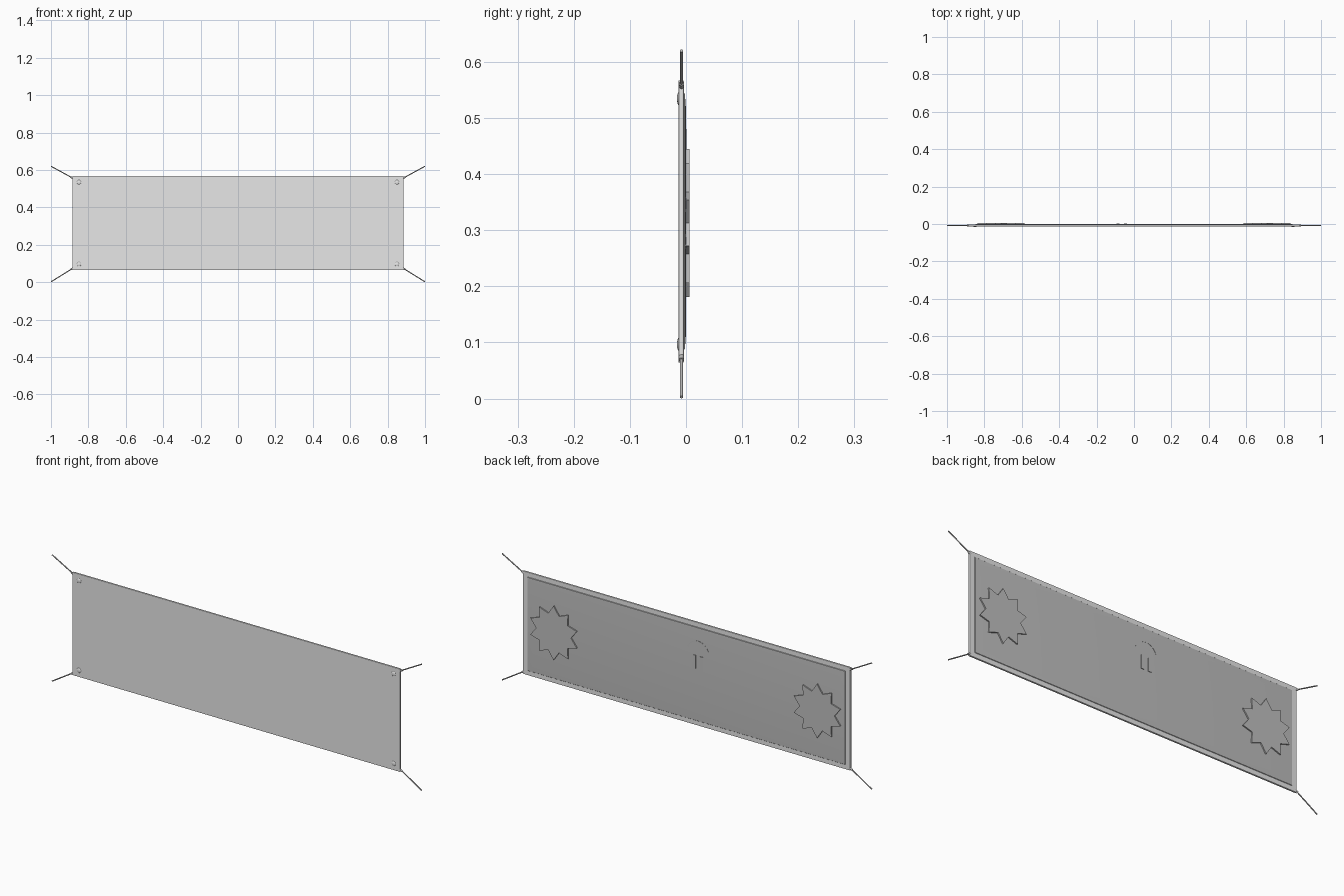
import bpy, bmesh, math
from mathutils import Vector

if "Cube" in bpy.data.objects:
    bpy.data.objects.remove(bpy.data.objects["Cube"])


def material(name, v):
    m = bpy.data.materials.new(name)
    m.diffuse_color = (v, v, v, 1)
    m.use_nodes = True
    m.node_tree.nodes["Principled BSDF"].inputs["Base Color"].default_value = m.diffuse_color
    return m


LIGHT = material("light grey", 0.8)
MID = material("mid grey", 0.53)
ZC = 0.3155  # mid height of the banner


def finish(name, bm, mat, smooth=False):
    bmesh.ops.recalc_face_normals(bm, faces=bm.faces)
    me = bpy.data.meshes.new(name)
    bm.to_mesh(me)
    bm.free()
    ob = bpy.data.objects.new(name, me)
    bpy.context.collection.objects.link(ob)
    me.materials.append(mat)
    if smooth:
        bpy.ops.object.select_all(action='DESELECT')
        ob.select_set(True)
        bpy.context.view_layer.objects.active = ob
        bpy.ops.object.shade_smooth_by_angle(angle=math.radians(40))
    return ob


def plate(name, outline, y0, y1, mat):
    """Extrude an (x, z) outline from y0 to y1."""
    bm = bmesh.new()
    face = bm.faces.new([bm.verts.new((x, y0, z)) for x, z in outline])
    ext = bmesh.ops.extrude_face_region(bm, geom=[face])
    verts = [v for v in ext["geom"] if isinstance(v, bmesh.types.BMVert)]
    bmesh.ops.translate(bm, verts=verts, vec=(0, y1 - y0, 0))
    return finish(name, bm, mat)


def rect(cx, cz, w, h):
    return [(cx + sx * w / 2, cz + sz * h / 2)
            for sx, sz in ((-1, -1), (1, -1), (1, 1), (-1, 1))]


def rod(name, a, b, r, mat):
    """Round rod between two points."""
    a, b = Vector(a), Vector(b)
    bm = bmesh.new()
    bmesh.ops.create_cone(bm, cap_ends=True, segments=10, radius1=r,
                          radius2=r, depth=(b - a).length)
    rot = (b - a).to_track_quat('Z', 'Y').to_matrix().to_4x4()
    bmesh.ops.transform(bm, matrix=rot, verts=bm.verts)
    bmesh.ops.translate(bm, verts=bm.verts, vec=(a + b) / 2)
    return finish(name, bm, mat, True)


# Banner sheet with softened edges
sheet = plate("banner_sheet", rect(0, ZC, 1.77, 0.503), -0.0135, -0.004, LIGHT)
bev = sheet.modifiers.new("soft_edges", 'BEVEL')
bev.width = 0.002
bev.segments = 2

# Back panel: sloping rim rising to a flat middle
bm = bmesh.new()
loops = [[bm.verts.new((x, y, z)) for x, z in rect(0, ZC, w, h)]
         for w, h, y in ((1.72, 0.46, -0.005), (1.715, 0.455, -0.002),
                         (1.66, 0.40, 0.0))]
for lo, hi in zip(loops, loops[1:]):
    for i in range(4):
        j = (i + 1) % 4
        bm.faces.new((lo[i], lo[j], hi[j], hi[i]))
bm.faces.new(loops[0])
bm.faces.new(loops[-1])
finish("back_panel", bm, MID, True)

# Ten-pointed stars on the back
for side, sx in (("left", -1), ("right", 1)):
    pts = []
    for i in range(20):
        r = 0.132 if i % 2 == 0 else 0.094
        a = math.pi / 2 + i * math.pi / 10
        pts.append((sx * 0.712 + r * math.cos(a), 0.313 + r * math.sin(a)))
    plate(side + "_star", pts, -0.002, 0.006, MID)

# Small bars and arch in the middle of the back
for i, x in enumerate((-0.045, -0.085)):
    plate("small_bar_%d" % i, rect(x, 0.375, 0.016, 0.065), -0.002, 0.003, MID)
arc = [(r, math.radians(a)) for r, angs in
       ((0.06, range(20, 161, 10)), (0.056, range(160, 19, -10))) for a in angs]
plate("small_arch", [(-0.065 + r * math.cos(a), 0.42 + r * math.sin(a))
                     for r, a in arc], -0.002, 0.001, MID)

# Corner fittings: rivets, knots and tie ropes
for sx in (-1, 1):
    for sz in (-1, 1):
        tag = ("left" if sx < 0 else "right") + ("_lower" if sz < 0 else "_upper")
        bm = bmesh.new()
        bmesh.ops.create_uvsphere(bm, u_segments=16, v_segments=8, radius=0.012)
        bmesh.ops.scale(bm, vec=(1, 0.3, 1), verts=bm.verts)
        bmesh.ops.translate(bm, verts=bm.verts,
                            vec=(sx * 0.85, -0.0125, ZC + sz * 0.219))
        finish(tag + "_rivet", bm, LIGHT, True)
        corner = Vector((sx * 0.878, -0.008, ZC + sz * 0.238))
        tip = Vector((sx * 0.999, -0.008, 0.311 + sz * 0.3085))
        rod(tag + "_rope", corner, tip, 0.0028, MID)
        rod(tag + "_knot", corner, corner.lerp(tip, 0.12), 0.0048, MID)
